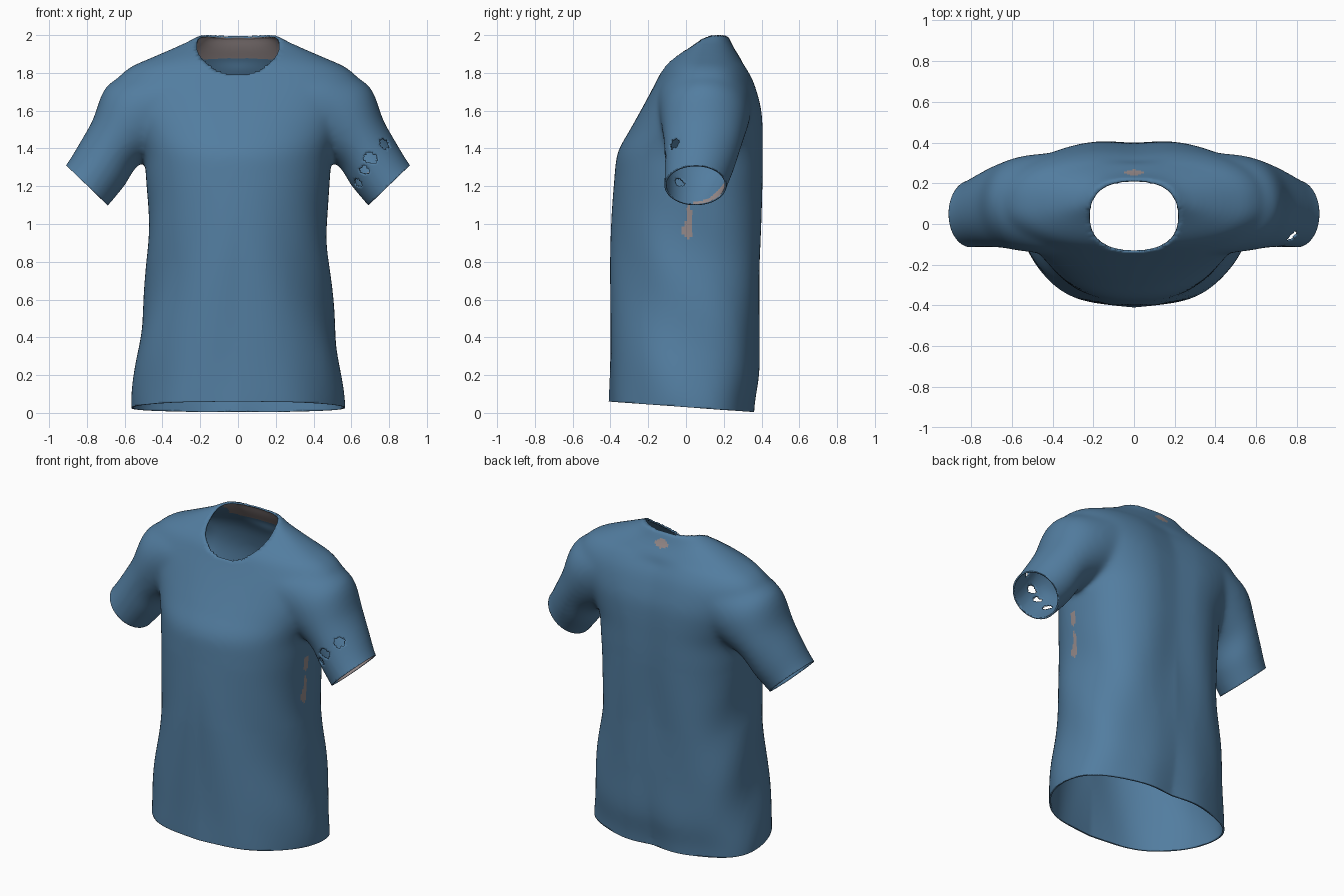
import bpy, bmesh, math
from mathutils import Vector

if "Cube" in bpy.data.objects:
    bpy.data.objects.remove(bpy.data.objects["Cube"])


def material(name, rgb):
    m = bpy.data.materials.new(name)
    m.diffuse_color = (*rgb, 1)
    m.use_nodes = True
    m.node_tree.nodes["Principled BSDF"].inputs["Base Color"].default_value = m.diffuse_color
    return m


blue = material("blue cotton", (0.085, 0.205, 0.35))
grey = material("grey lining", (0.30, 0.25, 0.25))


def spline(rows, steps=5):
    """Catmull-Rom interpolation of rows of numbers."""
    out = []
    for i in range(len(rows) - 1):
        p = [rows[max(0, min(len(rows) - 1, i + k))] for k in (-1, 0, 1, 2)]
        for s in range(steps):
            t = s / steps
            out.append([0.5 * (2 * b + (c - a) * t + (2 * a - 5 * b + 4 * c - d) * t * t
                               + (3 * b - a - 3 * c + d) * t ** 3) for a, b, c, d in zip(*p)])
    return out + [list(rows[-1])]


def loft(bm, rings):
    """Closed solid through a list of rings."""
    vs = [[bm.verts.new(p) for p in r] for r in rings]
    n = len(vs[0])
    for a, b in zip(vs, vs[1:]):
        for i in range(n):
            bm.faces.new((a[i], a[(i + 1) % n], b[(i + 1) % n], b[i]))
    bm.faces.new(vs[0][::-1])
    bm.faces.new(vs[-1])


def power(v, e):
    return math.copysign(abs(v) ** (2 / e), v)


N = 64
ANG = [2 * math.pi * i / N for i in range(N)]

# torso: height, half width, front y, back y
TORSO = [(-0.10, .56, -.412, .355), (0.05, .56, -.412, .365), (.22, .545, -.408, .392), (.45, .517, -.405, .398),
         (.8, .478, -.400, .405), (1.05, .476, -.392, .410), (1.25, .488, -.379, .414),
         (1.38, .50, -.361, .414), (1.5, .55, -.296, .412), (1.6, .60, -.24, .404),
         (1.7, .645, -.186, .378), (1.77, .635, -.15, .352), (1.83, .57, -.12, .318),
         (1.88, .46, -.078, .287), (1.93, .345, -.012, .255), (1.97, .26, .045, .235), (2.005, .20, .08, .222)]


def torso_ring(z, w, yf, yb):
    mid = 0.03 if z < 1.4 else 0.03 + min(1, (z - 1.4) / .4) * .065
    mid = min(max(mid, yf + .05), yb - .05)
    ring = []
    for a in ANG:
        c, s = math.cos(a), math.sin(a)
        e = 2.15 if s < 0 else 2.5
        x, y = w * power(c, e), mid + (mid - yf if s < 0 else yb - mid) * power(s, e)
        if s > 0 and z < 1.85:   # hollow along the spine
            y -= .022 * math.exp(-(x / .13) ** 2) - .006
        ring.append((x, y, z))
    return ring


# sleeve: centre x, y, z, half size across, half depth
SLEEVE = [(.30, .10, 1.66, .245, .255), (.40, .10, 1.625, .252, .25), (.53, .10, 1.555, .24, .235),
          (.645, .09, 1.435, .172, .208), (.72, .073, 1.315, .165, .187),
          (.80, .05, 1.205, .155, .166), (.88, .035, 1.12, .153, .16)]


def sleeve_ring(side, x, y, z, ru, rv):
    return [(side * (x + .72 * ru * math.cos(a)), y + rv * math.sin(a), z + .69 * ru * math.cos(a))
            for a in ANG]


def make_object(name, bm):
    me = bpy.data.meshes.new(name)
    bmesh.ops.recalc_face_normals(bm, faces=bm.faces)
    bm.to_mesh(me)
    bm.free()
    ob = bpy.data.objects.new(name, me)
    bpy.context.collection.objects.link(ob)
    return ob


# solid body and sleeves, fused into one even skin
bm = bmesh.new()
loft(bm, [torso_ring(*r) for r in spline(TORSO)])
for side in (-1, 1):
    loft(bm, [sleeve_ring(side, *r) for r in spline(SLEEVE)])
shirt = make_object("shirt", bm)
mod = shirt.modifiers.new("fuse", 'REMESH')
mod.mode = 'VOXEL'
mod.voxel_size = 0.014
fused = bpy.data.meshes.new_from_object(shirt.evaluated_get(bpy.context.evaluated_depsgraph_get()))
shirt.modifiers.clear()

bm = bmesh.new()
bm.from_mesh(fused)
for _ in range(14):
    bmesh.ops.smooth_vert(bm, verts=bm.verts, factor=0.5, use_axis_x=True, use_axis_y=True, use_axis_z=True)

# soft cloth folds: upright on the front and back, sloping at the sides
for v in bm.verts:
    x, y, z = v.co
    if z < 1.2:
        fade = min(1, (1.2 - z) / .4)
        v.co.y += .006 * fade * math.sin(13 * abs(x) + 4 * z)
        side = max(0, min(1, (abs(x) - .25) / .2))
        v.co.x += math.copysign(.008, x) * fade * side * math.sin(10 * z + 9 * y + (1 if x > 0 else 0))


def cut(point, normal, keep):
    faces = [f for f in bm.faces if keep(f.calc_center_median())]
    geom = faces + list({e for f in faces for e in f.edges}) + list({v for f in faces for v in f.verts})
    bmesh.ops.bisect_plane(bm, geom=geom, plane_co=point, plane_no=normal, clear_outer=True)


# hem and cuffs
cut((0, -.41, .06), (0, -.072, -1), lambda c: c.z < .4)
for s in (-1, 1):
    cut((s * .80, .05, 1.205), (s * .69, 0, -.72), lambda c: c.x * s > .6 and c.z > .95)

# neck opening: remove the inside of a rounded oval and snap the rim onto it
CY, RX, RY = .038, .218, .175


def oval(p):
    return (abs(p.x / RX) ** 2.4 + abs((p.y - CY) / RY) ** 2.4) ** (1 / 2.4)


bmesh.ops.delete(bm, geom=[v for v in bm.verts if v.co.z > 1.6 and oval(v.co) < 1], context='VERTS')
for v in bm.verts:
    if v.is_boundary and v.co.z > 1.6:
        k = 1 / oval(v.co)
        v.co.x *= k
        v.co.y = CY + (v.co.y - CY) * k

# worn holes in one sleeve
HOLES = [((.70, -.10, 1.36), .026), ((.775, -.06, 1.44), .026), ((.615, -.05, 1.22), .026),
         ((.66, -.10, 1.29), .014)]
torn = {v for v in bm.verts for p, r in HOLES if (v.co - Vector(p)).length < r + .012 * math.sin(90 * v.co.z)}
bmesh.ops.delete(bm, geom=list(torn), context='VERTS')


def in_spot(a, b, ca, cb, ra, rb):
    return math.hypot((a - ca) / ra, (b - cb) / rb) < 1


# slots: 0 blue both sides, 1 blue with grey inside, 2 grey both sides
shirt.data.materials.clear()
for m in (blue, blue, grey):
    shirt.data.materials.append(m)
for f in bm.faces:
    x, y, z = f.calc_center_median()
    f.smooth = True
    f.material_index = 0
    if z > 1.88 and y > .10 and abs(x) < .24:                        # back of the collar
        f.material_index = 1
    if x > .68 and z < 1.28 and y > .04 and .69 * x - .72 * z > -.44:   # inside one cuff
        f.material_index = 1
    label = y > .2 and in_spot(x, z, 0, 1.935, .045, .024)
    worn = .4 < x < .56 and (in_spot(y, z, .01, .97, .028, .05) or in_spot(y, z, .015, 1.03, .016, .07)
                             or in_spot(y, z, .015, 1.18, .024, .05))
    if label or worn:
        f.material_index = 2

bm.to_mesh(shirt.data)
bm.free()

# cloth thickness; the inside takes the next material slot
mod = shirt.modifiers.new("cloth", 'SOLIDIFY')
mod.thickness = 0.01
mod.offset = -1
mod.material_offset = 1
mod.material_offset_rim = 0
